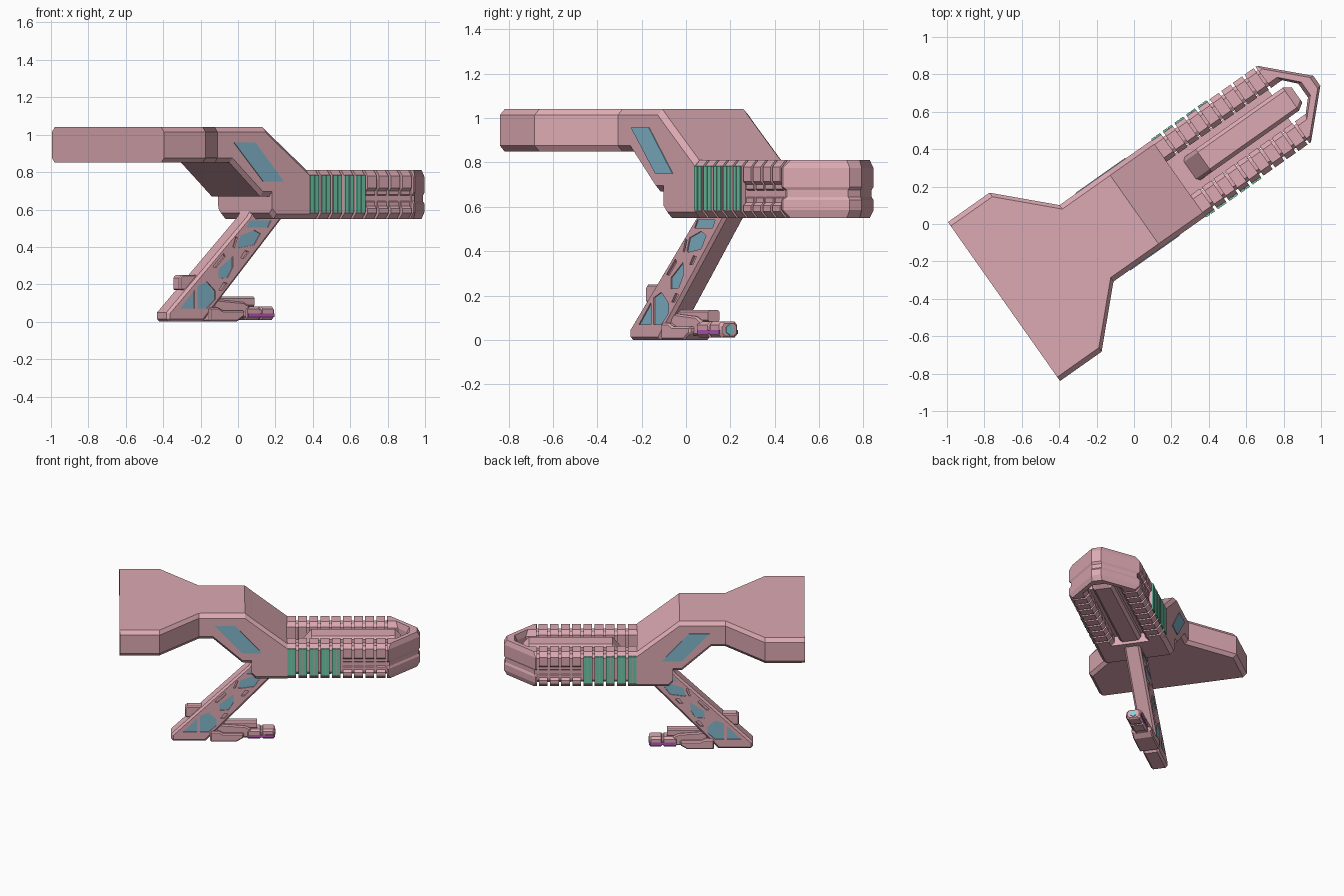
import bpy, bmesh, math

if "Cube" in bpy.data.objects:
    bpy.data.objects.remove(bpy.data.objects["Cube"])

# The model's long axis is turned in plan; parts are built as (along, across, up)
ANGLE, SHIFT = math.radians(35.2), 0.062
LOC = (-math.sin(ANGLE) * SHIFT, math.cos(ANGLE) * SHIFT, 0)


def mat(name, rgb):
    m = bpy.data.materials.new(name)
    m.diffuse_color = (*rgb, 1)
    m.use_nodes = True
    m.node_tree.nodes["Principled BSDF"].inputs["Base Color"].default_value = m.diffuse_color
    return m


PINK = mat("pink_hull", (0.72, 0.40, 0.45))
BLUE = mat("blue_panel", (0.23, 0.47, 0.60))
GREEN = mat("green_panel", (0.16, 0.56, 0.40))
PURPLE = mat("purple_strip", (0.48, 0.10, 0.50))
CYAN = mat("cyan_lens", (0.20, 0.68, 0.72))


def lofts(name, solids, material=PINK, bevel=0):
    """One object made of solids; each solid is a list of matching rings."""
    bm = bmesh.new()
    for rings in solids:
        vs = [[bm.verts.new(p) for p in r] for r in rings]
        n = len(vs[0])
        for a, b in zip(vs, vs[1:]):
            for i in range(n):
                j = (i + 1) % n
                bm.faces.new((a[i], a[j], b[j], b[i]))
        bm.faces.new(vs[0][::-1])
        bm.faces.new(vs[-1])
    bmesh.ops.recalc_face_normals(bm, faces=bm.faces[:])
    me = bpy.data.meshes.new(name)
    bm.to_mesh(me)
    bm.free()
    me.materials.append(material)
    ob = bpy.data.objects.new(name, me)
    ob.location, ob.rotation_euler = LOC, (0, 0, ANGLE)
    bpy.context.collection.objects.link(ob)
    if bevel:
        m = ob.modifiers.new("bevel", 'BEVEL')
        m.width, m.segments, m.limit_method = bevel, 1, 'ANGLE'
        m.angle_limit = math.radians(50)
    return ob


def section(s, hw, z0, z1, c):
    """Chamfered rectangle across the axis."""
    return [(s, t, z) for t, z in (
        (-hw, z0 + c), (-hw + c, z0), (hw - c, z0), (hw, z0 + c),
        (hw, z1 - c), (hw - c, z1), (-hw + c, z1), (-hw, z1 - c))]


def side_prism(pts, t0, t1):
    """Side profile (along, up) extruded across the axis."""
    return [[(s, t, z) for s, z in pts] for t in (t0, t1)]


def box(s0, s1, t0, t1, z0, z1):
    return side_prism([(s0, z0), (s1, z0), (s1, z1), (s0, z1)], t0, t1)


# Flared tail, neck and sloping shoulder
hull = [(-.807, .52, .85, 1.04), (-.535, .52, .85, 1.04), (-.267, .25, .85, 1.04),
        (-.17, .25, .85, 1.04), (.03, .25, .67, 1.04), (.046, .25, .67, 1.04),
        (.09, .25, .67, 1.004), (.091, .25, .58, 1.003), (.12, .25, .55, .98),
        (.335, .25, .55, .81)]
lofts("hull", [[section(*h, .026) for h in hull]])

# Slanted side windows
window = [(-.16, .957), (-.02, .957), (.165, .75), (.03, .75)]
lofts("side_windows", [side_prism(window, k * .24, k * .254) for k in (-1, 1)], BLUE)

# Nose ribs on both sides; the front four carry a groove
plain = [(.11, .78), (.135, .81), (.222, .81), (.25, .78),
         (.25, .58), (.222, .55), (.135, .55), (.11, .58)]
grooved = plain[:4] + [(.25, .715), (.235, .70), (.235, .68), (.222, .67),
                       (.222, .65), (.235, .64), (.235, .62), (.25, .605)] + plain[4:]
PITCH, RIBS = .076, 9
ribs, panels = [], []
for side in (-1, 1):
    for i in range(RIBS):
        s0 = .335 + PITCH * i
        s1 = s0 + PITCH - .016
        prof = plain if i < 5 else grooved
        ribs.append([[(s, side * t, z) for t, z in prof] for s in (s0, s1)])
        if i < 5:
            for a in (s0 + .002, s0 + .032):
                panels.append(box(a, a + .026, side * .24, side * .256, .583, .785))
lofts("nose_ribs", ribs)
lofts("green_side_panels", panels, GREEN)

# Solid rails seen in the gaps between ribs
rails = []
for side in (-1, 1):
    rails.append([[(s, side * t, z) for t, z in
                   ((.125, .77), (.15, .785), (.205, .785), (.228, .76),
                    (.228, .60), (.205, .575), (.15, .575), (.125, .59))]
                  for s in (.32, 1.02)])
lofts("nose_rails", rails)

# Pointed nose loop swept round the open end
stations = [((1.019, .11), (1.015, .25)), ((1.09, .11), (1.025, .25)),
            ((1.15, .045), (1.24, .033))]
stations += [((a[0], -a[1]), (b[0], -b[1])) for a, b in reversed(stations)]
rim = [(0, .77), (.2, .81), (.78, .81), (1, .775), (1, .69), (.88, .675), (.88, .645),
       (1, .63), (1, .585), (.78, .55), (.2, .55), (0, .58)]
lofts("nose_loop", [[[(a[0] + (b[0] - a[0]) * w, a[1] + (b[1] - a[1]) * w, z)
                      for w, z in rim] for a, b in stations]])

# Central beam in the nose slot, and the ledge it rests on
beam = [(.32, .075, .57, .68), (.41, .075, .57, .68), (.50, .075, .57, .79),
        (1.07, .075, .57, .79), (1.11, .05, .60, .76)]
lofts("nose_beam", [[section(*b, .02) for b in beam]])
lofts("nose_ledge", [box(.32, 1.0, -.12, .12, .62, .68)])

# Slanted leg with recessed panels
H = .057
leg = lofts("leg", [side_prism([(-.455, 0), (-.455, .05), (.07, .56), (.11, .62),
                                (.36, .62), (-.22, 0)], -H, H)], bevel=.014)
leg_panels = [
    [(-.375, .07), (-.28, .17), (-.28, .07)],
    [(-.26, .07), (-.26, .19), (-.2, .215), (-.145, .165), (-.145, .12), (-.2, .07)],
    [(-.125, .23), (-.125, .28), (-.03, .35), (-.03, .29), (-.065, .235)],
    [(0, .40), (.02, .46), (.11, .49), (.15, .47), (.11, .41), (.01, .395)],
    [(.06, .505), (.08, .54), (.22, .54), (.2, .505)]]
slots = [
    [(-.16, .295), (-.09, .365), (-.08, .35), (-.14, .29)],
    [(-.12, .17), (-.095, .17), (-.065, .205), (-.09, .21)],
    [(.02, .34), (.045, .34), (.075, .375), (.05, .38)],
    [(-.03, .40), (-.02, .395), (0, .45), (-.01, .455)]]
cutter = lofts("leg_recess_cutter", [side_prism(p, k * (H - .012), k * (H + .02))
                                     for p in leg_panels + slots for k in (-1, 1)])
cutter.hide_render = True
cutter.display_type = 'WIRE'
cut = leg.modifiers.new("recesses", 'BOOLEAN')
cut.operation, cut.object, cut.solver = 'DIFFERENCE', cutter, 'EXACT'
lofts("leg_panels", [side_prism(p, k * (H - .02), k * (H - .006))
                     for p in leg_panels for k in (-1, 1)], BLUE)

# Block on the back of the leg
lofts("leg_back_block", [side_prism([(-.36, .17), (-.36, .235), (-.345, .25), (-.24, .25),
                                     (-.24, .17)], -.033, .033)], bevel=.006)

# Foot: wide block, top rail and stepped saddle
lofts("foot_block", [side_prism([(-.19, 0), (-.01, 0), (.04, .03), (.04, .06), (-.10, .06),
                                 (-.13, .075), (-.19, .075)], -.07, .07)], bevel=.008)
lofts("foot_saddle", [side_prism([(-.16, .02), (.09, .02), (.09, .085), (.05, .105),
                                  (-.14, .12)], -.045, .045)], bevel=.008)
lofts("foot_rail", [[section(s, .032, .08, .135, .01) for s in (-.16, .13)]])

# Foot barrel with grooves, purple strips and a cyan lens
barrel = [(.06, .04, .02, .075), (.07, .05, .01, .082), (.15, .05, .01, .082),
          (.155, .044, .016, .076), (.165, .044, .016, .076), (.17, .05, .01, .082),
          (.24, .05, .01, .082), (.252, .04, .018, .074)]
lofts("foot_barrel", [[section(*b, .014) for b in barrel]])
lofts("purple_strips", [box(.075, .245, k * .04, k * .053, .026, .045)
                        for k in (-1, 1)], PURPLE)
lens = [(.022 * math.cos(a), .046 + .024 * math.sin(a))
        for a in (math.pi / 2 + math.tau * i / 6 for i in range(6))]
lofts("foot_lens", [[[(s, t, z) for t, z in lens] for s in (.245, .257)]], CYAN)
